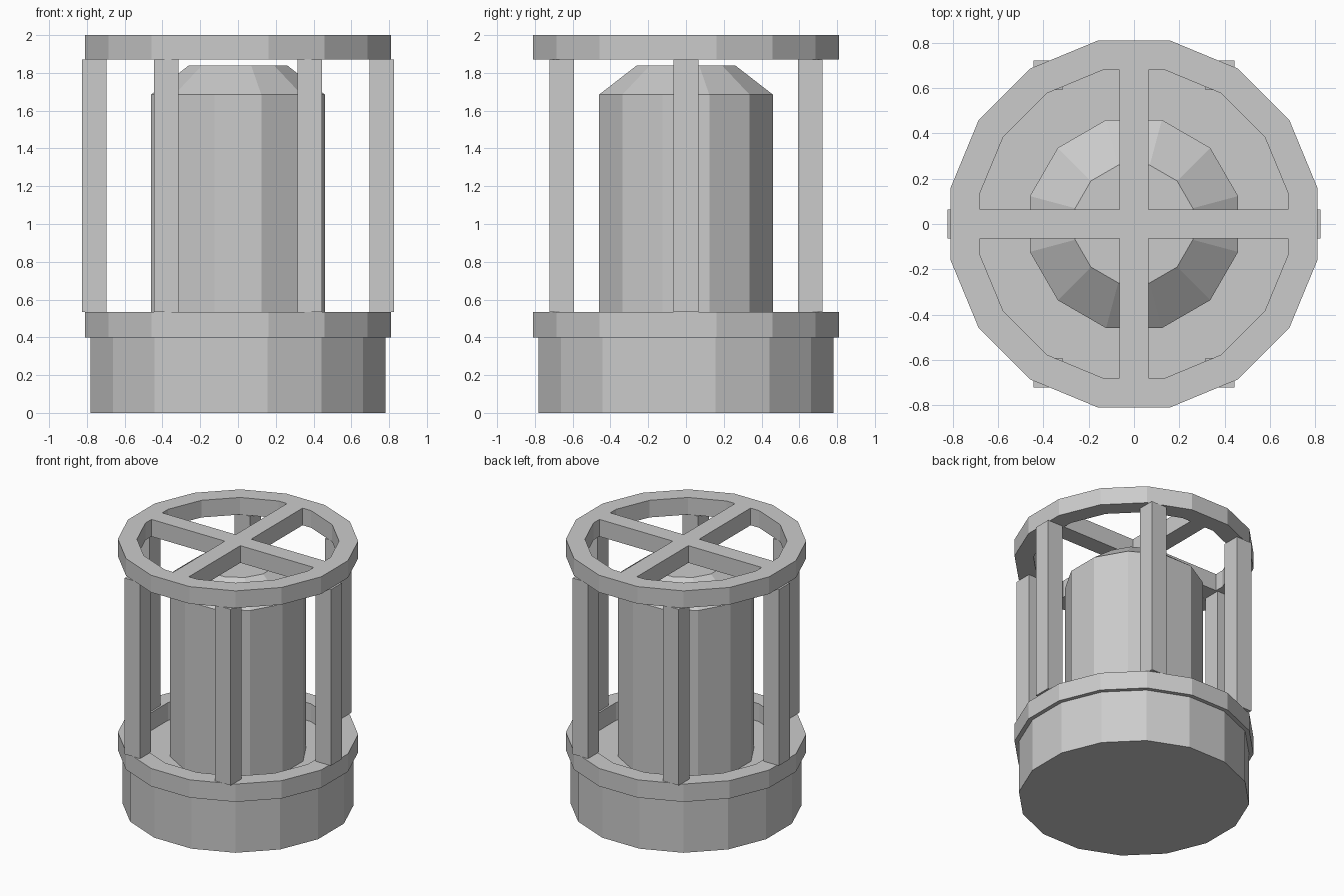
import bpy, bmesh, math
from mathutils import Matrix, Vector

cube = bpy.data.objects.get("Cube")
if cube:
    bpy.data.objects.remove(cube, do_unlink=True)

grey = bpy.data.materials.new("plain grey")
grey.use_nodes = True
grey.diffuse_color = (0.6, 0.6, 0.6, 1)
grey.node_tree.nodes["Principled BSDF"].inputs["Base Color"].default_value = (0.6, 0.6, 0.6, 1)


def finish(bm, name):
    bmesh.ops.recalc_face_normals(bm, faces=bm.faces)
    mesh = bpy.data.meshes.new(name)
    bm.to_mesh(mesh)
    bm.free()
    mesh.materials.append(grey)
    obj = bpy.data.objects.new(name, mesh)
    bpy.context.collection.objects.link(obj)
    return obj


def turned(name, profile, sides, hollow=False):
    """Sweep (apothem, z) points round z with a flat facing each axis."""
    bm = bmesh.new()
    half = math.pi / sides
    loops = []
    for apothem, z in profile:
        r = apothem / math.cos(half)
        loops.append([bm.verts.new((r * math.cos(half * (2 * i + 1)),
                                    r * math.sin(half * (2 * i + 1)), z))
                      for i in range(sides)])
    pairs = list(zip(loops, loops[1:]))
    if hollow:
        pairs.append((loops[-1], loops[0]))
    else:
        bm.faces.new(loops[0])
        bm.faces.new(loops[-1])
    for a, b in pairs:
        for i in range(sides):
            j = (i + 1) % sides
            bm.faces.new((a[i], a[j], b[j], b[i]))
    return finish(bm, name)


def box(name, low, high):
    bm = bmesh.new()
    low, high = Vector(low), Vector(high)
    size = Matrix.Diagonal((*(high - low), 1))
    bmesh.ops.create_cube(bm, size=1, matrix=Matrix.Translation((low + high) / 2) @ size)
    return finish(bm, name)


OUTER, INNER = 0.81, 0.681
RIM_LOW, RIM_TOP = 0.40, 0.535
CAP_LOW, CAP_TOP = 1.87, 2.0
W = 0.065  # half width of posts and bars


def ring(name, low, high):
    return turned(name, [(OUTER, low), (OUTER, high), (INNER, high), (INNER, low)], 16, True)


# Base drum with its raised rim, and the matching ring on top
turned("base", [(0.78, 0), (0.78, RIM_LOW)], 16)
ring("base_rim", RIM_LOW, RIM_TOP)
ring("top_ring", CAP_LOW, CAP_TOP)

# Central tank with sloped shoulder
turned("tank", [(0.46, RIM_LOW), (0.46, 1.685), (0.26, 1.84)], 12)

# Crossbars of the top ring
box("crossbar_long", (-INNER, -W, CAP_LOW), (INNER, W, CAP_TOP))
box("crossbar_front", (-W, -INNER, CAP_LOW), (W, -W, CAP_TOP))
box("crossbar_back", (-W, W, CAP_LOW), (W, INNER, CAP_TOP))

# Six square posts, all aligned with the axes
for k in range(6):
    x, y = 0.76 * math.cos(k * math.pi / 3), 0.76 * math.sin(k * math.pi / 3)
    box(f"post_{k + 1}", (x - W, y - W, RIM_TOP), (x + W, y + W, CAP_LOW))
